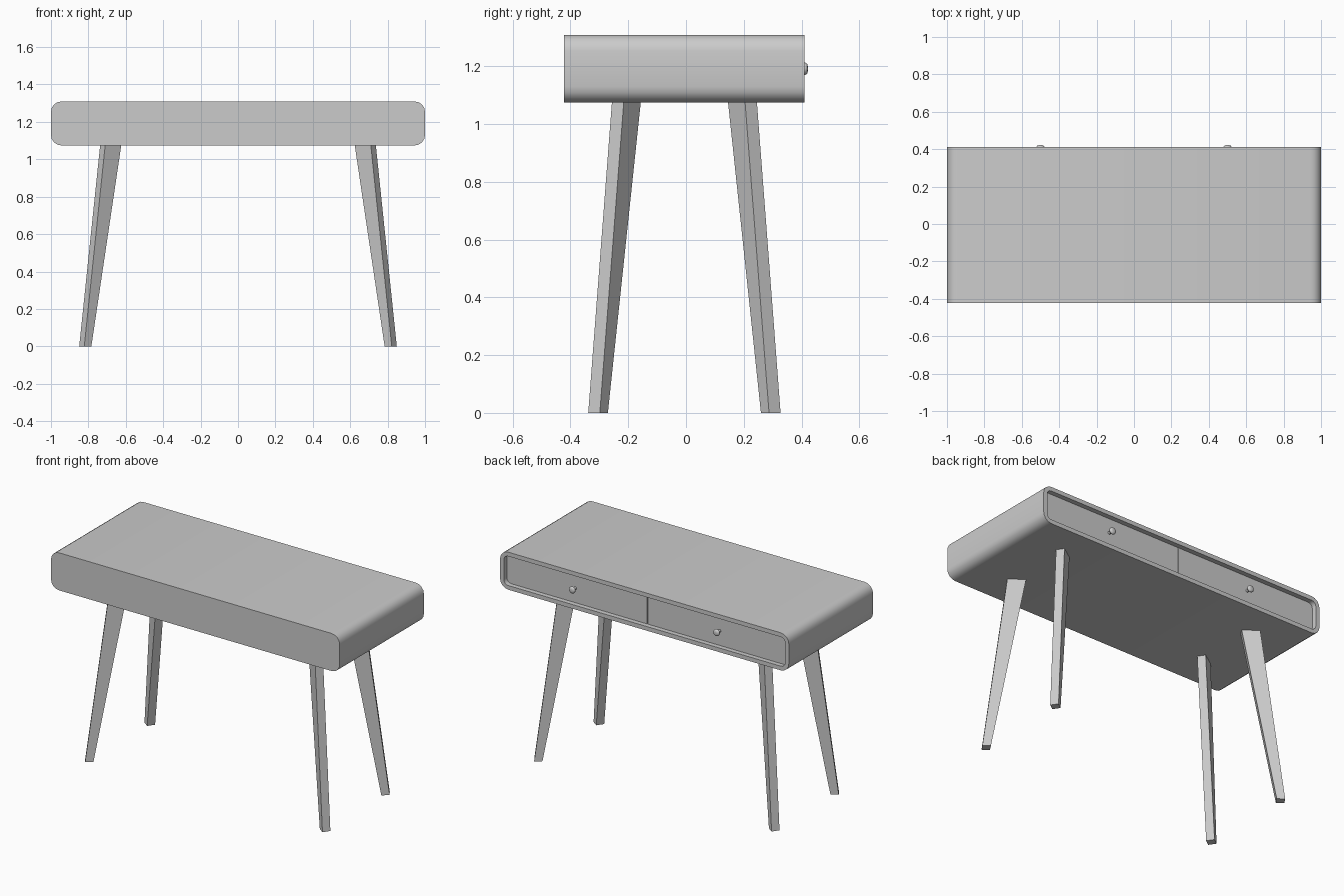
import bpy, bmesh, math

if "Cube" in bpy.data.objects:
    bpy.data.objects.remove(bpy.data.objects["Cube"])

Y_FRONT, Y_BACK = -0.422, 0.411      # desk body depth
Z_LOW, Z_HIGH = 1.074, 1.309         # desk body height
CY, CZ = (Y_FRONT + Y_BACK) / 2, (Z_LOW + Z_HIGH) / 2
RIM, RADIUS = 0.026, 0.056
PANEL_Y = Y_BACK - 0.03              # face of the recessed drawers


def rounded_rect(half_w, half_h, r, y, segs=4):
    pts = []
    for i, (sx, sz) in enumerate([(1, 1), (-1, 1), (-1, -1), (1, -1)]):
        for k in range(segs + 1):
            a = math.pi / 2 * (i + k / segs)
            pts.append((sx * (half_w - r) + r * math.cos(a), y,
                        CZ + sz * (half_h - r) + r * math.sin(a)))
    return pts


def loft(name, rings, smooth=True):
    """Skin closed rings of equal length and cap both ends."""
    bm = bmesh.new()
    loops = [[bm.verts.new(p) for p in ring] for ring in rings]
    n = len(loops[0])
    for a, b in zip(loops, loops[1:]):
        for i in range(n):
            j = (i + 1) % n
            bm.faces.new((a[i], a[j], b[j], b[i]))
    bm.faces.new(loops[0])
    bm.faces.new(loops[-1])
    bmesh.ops.recalc_face_normals(bm, faces=bm.faces[:])
    mesh = bpy.data.meshes.new(name)
    bm.to_mesh(mesh)
    bm.free()
    obj = bpy.data.objects.new(name, mesh)
    bpy.context.collection.objects.link(obj)
    if smooth:
        bpy.ops.object.select_all(action='DESELECT')
        bpy.context.view_layer.objects.active = obj
        obj.select_set(True)
        bpy.ops.object.shade_smooth_by_angle(angle=math.radians(40))
    return obj


# Rounded desk body with a pocket in the back face for the drawers
half_h = (Z_HIGH - Z_LOW) / 2
outer = (1.0, half_h, RADIUS)
inner = (1.0 - RIM, half_h - RIM, RADIUS - RIM)
loft("desk_body", [rounded_rect(*outer, Y_FRONT), rounded_rect(*outer, Y_BACK),
                   rounded_rect(*inner, Y_BACK), rounded_rect(*inner, PANEL_Y - 0.03)])

# Knob profile: (radius, y), narrow stem and domed head
knob_profile = [(0.009, PANEL_Y - 0.002), (0.009, 0.400), (0.016, 0.403), (0.021, 0.409),
                (0.021, 0.414), (0.016, 0.420), (0.008, 0.422)]

# Leg outline at floor and at body, right front leg, y relative to body centre
leg_low = [(0.822, -0.333), (0.849, -0.293), (0.811, -0.265), (0.784, -0.305)]
leg_high = [(0.710, -0.251), (0.737, -0.210), (0.651, -0.151), (0.624, -0.192)]

for sx, side in ((-1, "left"), (1, "right")):
    # Drawer front
    x0, x1 = sx * 0.002, sx * (1.0 - RIM)
    z0, z1 = CZ - half_h + RIM, CZ + half_h - RIM
    r = RADIUS - RIM
    outline = [(x0, z0), (x0, z1)]
    for k in range(5):
        a = math.pi / 2 * (1 - k / 4)
        outline.append((x1 - sx * r * (1 - math.cos(a)), z1 - r * (1 - math.sin(a))))
    for k in range(5):
        a = -math.pi / 2 * k / 4
        outline.append((x1 - sx * r * (1 - math.cos(a)), z0 + r * (1 + math.sin(a))))
    loft(f"{side}_drawer", [[(x, y, z) for x, z in outline]
                            for y in (PANEL_Y - 0.028, PANEL_Y)], smooth=False)

    # Drawer knob
    loft(f"{side}_knob", [[(sx * 0.5 + rad * math.cos(2 * math.pi * i / 20), y,
                            CZ + rad * math.sin(2 * math.pi * i / 20)) for i in range(20)]
                          for rad, y in knob_profile])

    # Splayed tapered legs
    for sy, end in ((1, "front"), (-1, "back")):
        loft(f"{end}_{side}_leg", [[(sx * x, CY + sy * y, z) for x, y in ring]
                                   for ring, z in ((leg_low, 0.0), (leg_high, 1.076))],
             smooth=False)
